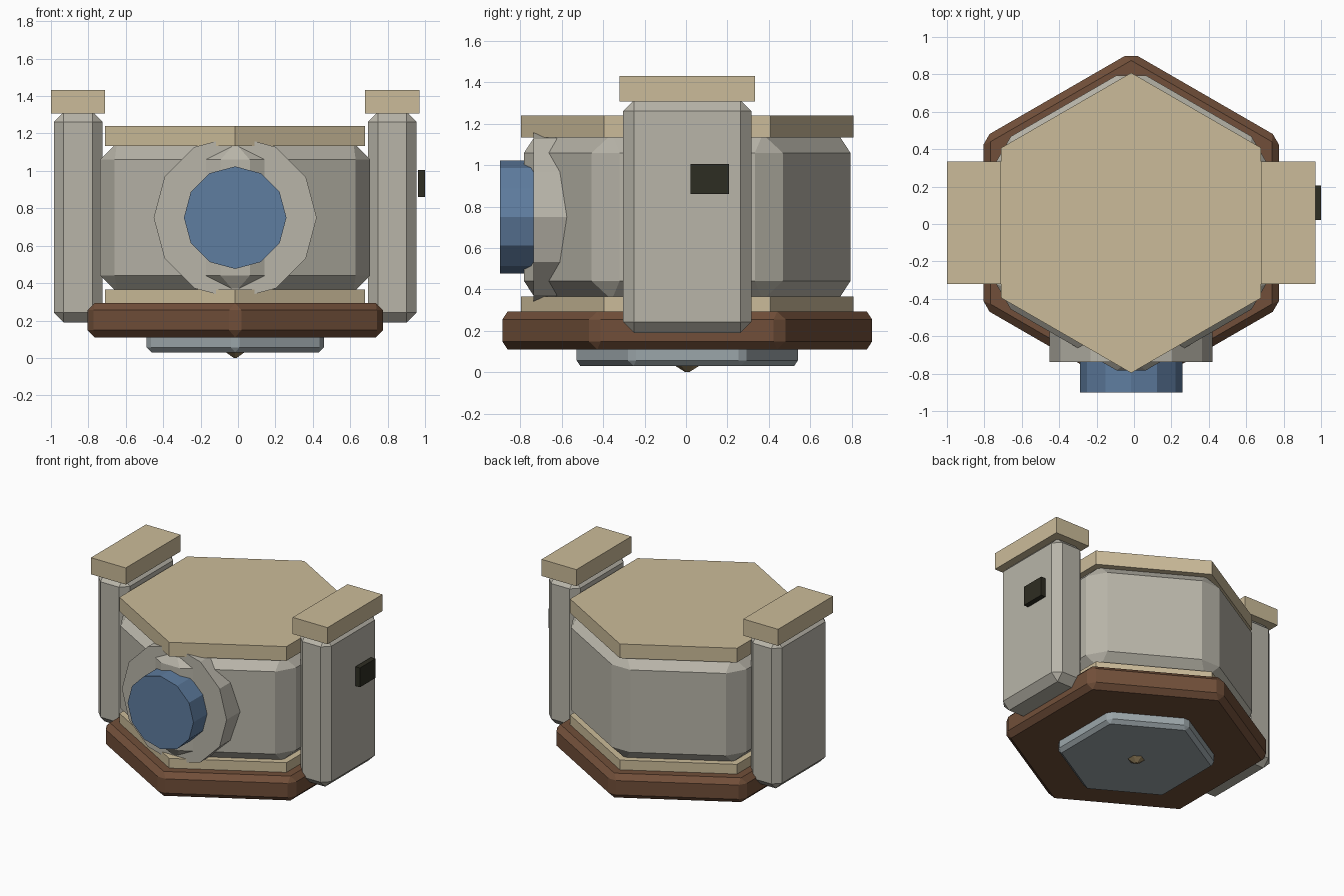
import bpy, bmesh, math
from mathutils import Matrix, Vector

if "Cube" in bpy.data.objects:
    bpy.data.objects.remove(bpy.data.objects["Cube"])

CX, CY = -0.015, 0.006          # axis of the hexagonal stack


def material(name, rgb):
    m = bpy.data.materials.new(name)
    m.diffuse_color = (*rgb, 1)
    m.use_nodes = True
    m.node_tree.nodes["Principled BSDF"].inputs["Base Color"].default_value = m.diffuse_color
    return m


TAN = material("sandstone tan", (0.60, 0.50, 0.32))
STONE = material("warm grey", (0.48, 0.46, 0.395))
BROWN = material("dark brown", (0.165, 0.078, 0.041))
BLUE = material("glass blue", (0.114, 0.205, 0.35))
STEEL = material("steel grey", (0.33, 0.38, 0.40))
BLACK = material("near black", (0.027, 0.026, 0.016))
BRASS = material("dull brass", (0.305, 0.223, 0.11))


def finish(bm, name, mat, bevel=0):
    """Chamfer all edges if asked, then make the object."""
    if bevel:
        bmesh.ops.bevel(bm, geom=bm.edges[:], offset=bevel, offset_type='OFFSET',
                        segments=1, profile=0.5, affect='EDGES', clamp_overlap=True)
    bmesh.ops.recalc_face_normals(bm, faces=bm.faces[:])
    me = bpy.data.meshes.new(name)
    bm.to_mesh(me)
    bm.free()
    me.materials.append(mat)
    ob = bpy.data.objects.new(name, me)
    bpy.context.collection.objects.link(ob)
    return ob


def hexagon(name, mat, apothem, z0, z1, bevel=0, apothem_low=None):
    """Upright six-sided prism with corners towards front and back."""
    bm = bmesh.new()
    k = math.cos(math.pi / 6)
    low = apothem if apothem_low is None else apothem_low
    bmesh.ops.create_cone(bm, cap_ends=True, segments=6, radius1=low / k,
                          radius2=apothem / k, depth=z1 - z0,
                          matrix=Matrix.Translation((CX, CY, (z0 + z1) / 2)))
    return finish(bm, name, mat, bevel)


def box(name, mat, lo, hi, bevel=0):
    lo, hi = Vector(lo), Vector(hi)
    bm = bmesh.new()
    bmesh.ops.create_cube(bm, size=1, matrix=Matrix.Translation((lo + hi) / 2)
                          @ Matrix.Diagonal((*(hi - lo), 1)))
    return finish(bm, name, mat, bevel)


def disc(name, mat, radius, y0, y1, z):
    """Twelve-sided cylinder pointing to the front."""
    bm = bmesh.new()
    bmesh.ops.create_cone(bm, cap_ends=True, segments=12, radius1=radius,
                          radius2=radius, depth=y1 - y0,
                          matrix=Matrix.Translation((CX, (y0 + y1) / 2, z))
                          @ Matrix.Rotation(math.pi / 2, 4, 'X'))
    return finish(bm, name, mat)


# Hexagonal stack, bottom to top
hexagon("bottom_tip", BRASS, 0.055, 0.0, 0.034, apothem_low=0.008)
hexagon("bottom_plate", STEEL, 0.474, 0.03, 0.14, 0.026)
hexagon("base", BROWN, 0.79, 0.11, 0.293, 0.038)
hexagon("lower_slab", TAN, 0.695, 0.265, 0.366)
hexagon("body", STONE, 0.722, 0.35, 1.15, 0.09)
hexagon("roof_slab", TAN, 0.695, 1.133, 1.24)

# Side pillars with caps
for side, label in ((-1, "left"), (1, "right")):
    x = CX + side * 0.84
    box(label + "_pillar", STONE, (x - 0.13, CY - 0.31, 0.19),
        (x + 0.13, CY + 0.31, 1.315), 0.053)
    box(label + "_pillar_cap", TAN, (x - 0.145, CY - 0.327, 1.307),
        (x + 0.145, CY + 0.327, 1.432))

# Round window on the front corner
disc("window_surround", STONE, 0.436, -0.737, -0.50, 0.75)
disc("window_glass", BLUE, 0.274, -0.90, -0.60, 0.75)

# Small dark box on the right pillar
box("side_box", BLACK, (0.962, 0.022, 0.86), (1.0, 0.207, 1.005))
